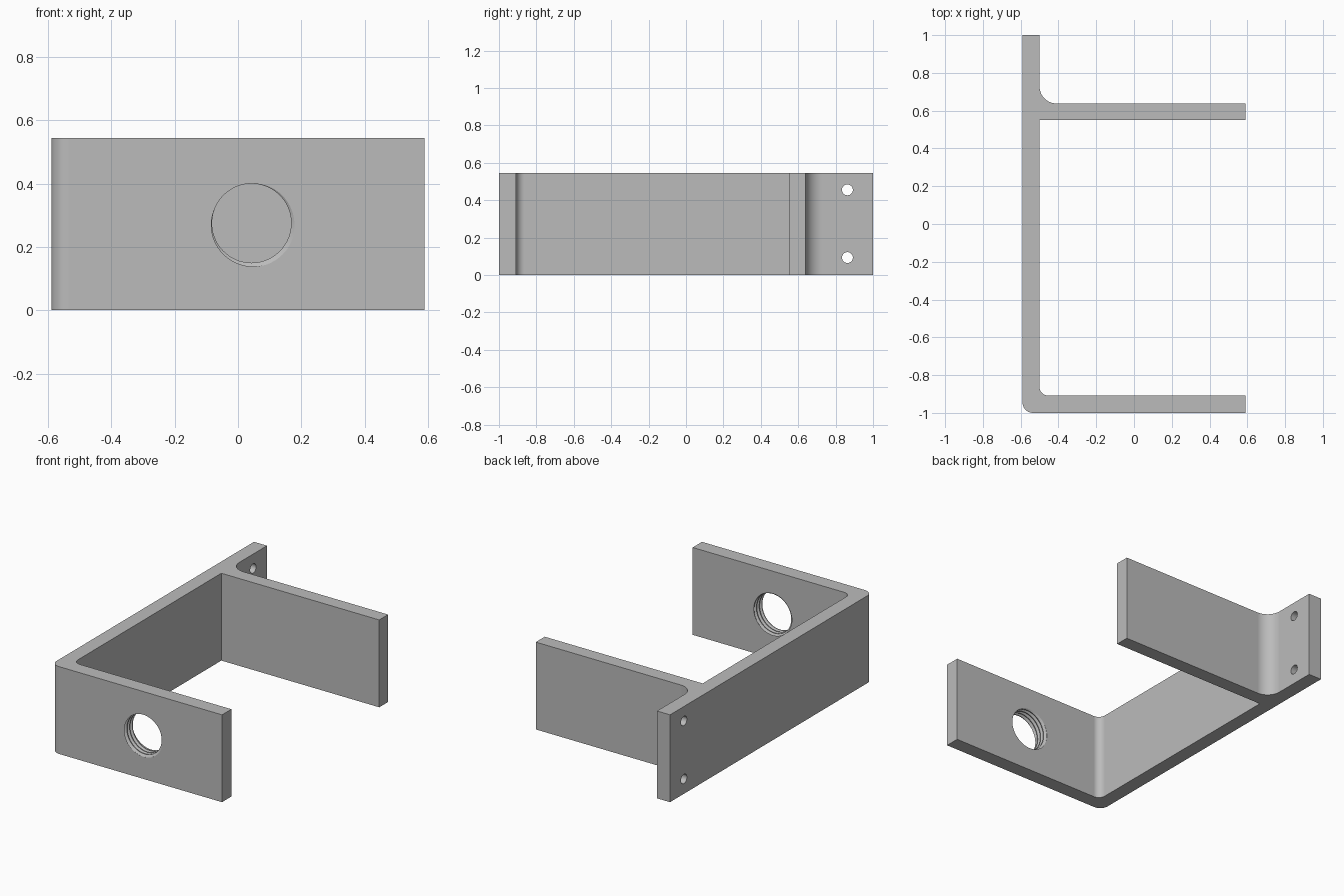
import bpy, bmesh, math

if "Cube" in bpy.data.objects:
    bpy.data.objects.remove(bpy.data.objects["Cube"], do_unlink=True)

HEIGHT = 0.545
LEFT, RIGHT = -0.59, 0.59
WALL = -0.50            # inner face of the long wall
FRONT, BACK = -1.0, 1.0

grey = bpy.data.materials.new("matte_grey")
grey.use_nodes = True
grey.diffuse_color = (0.5, 0.5, 0.5, 1)
grey.node_tree.nodes["Principled BSDF"].inputs["Base Color"].default_value = grey.diffuse_color


def make_object(name, bm):
    bmesh.ops.recalc_face_normals(bm, faces=bm.faces)
    mesh = bpy.data.meshes.new(name)
    bm.to_mesh(mesh)
    bm.free()
    mesh.materials.append(grey)
    obj = bpy.data.objects.new(name, mesh)
    bpy.context.collection.objects.link(obj)
    return obj


def arc(cx, cy, radius, start, end, steps=14):
    angles = [math.radians(start + (end - start) * i / steps) for i in range(steps + 1)]
    return [(cx + radius * math.cos(a), cy + radius * math.sin(a)) for a in angles]


def bracket_body():
    # Plan outline, extruded upwards
    outline = arc(LEFT + 0.055, FRONT + 0.055, 0.055, 180, 270)
    outline += [(RIGHT, FRONT), (RIGHT, -0.908)]
    outline += arc(WALL + 0.045, -0.863, 0.045, 270, 180)
    outline += [(WALL, 0.55), (RIGHT, 0.55), (RIGHT, 0.638)]
    outline += arc(WALL + 0.09, 0.728, 0.09, 270, 180)
    outline += [(WALL, BACK), (LEFT, BACK)]
    bm = bmesh.new()
    base = bm.faces.new([bm.verts.new((x, y, 0)) for x, y in outline])
    top = bmesh.ops.extrude_face_region(bm, geom=[base])
    verts = [v for v in top["geom"] if isinstance(v, bmesh.types.BMVert)]
    bmesh.ops.translate(bm, verts=verts, vec=(0, 0, HEIGHT))
    return make_object("bracket", bm)


def thread_cutter(cx, cz, minor, major, pitch, turns=8, sides=72):
    # Rows follow the helix; after one full turn a row joins the next pitch
    profile = [(0.0, major), (0.1, major), (0.46, minor), (0.64, minor)]
    n = len(profile)
    rows = n * turns
    y0 = FRONT + 0.045 - pitch * turns / 2
    phase = math.radians(-70) + math.tau * ((FRONT - y0) / pitch)
    bm = bmesh.new()
    grid = []
    for i in range(sides):
        a = phase - math.tau * i / sides
        ring = []
        for k in range(rows + 1):
            frac, r = profile[k % n]
            y = y0 + pitch * (k // n + frac + i / sides)
            ring.append(bm.verts.new((cx + r * math.cos(a), y, cz + r * math.sin(a))))
        grid.append(ring)
    for i in range(sides):
        last = i == sides - 1
        nxt = grid[0][n:] if last else grid[i + 1]
        for k in range(min(len(nxt), rows + 1) - 1):
            bm.faces.new((grid[i][k], grid[i][k + 1], nxt[k + 1], nxt[k]))
    # Close both ends with fans
    rim = [e for e in bm.edges if e.is_boundary]
    mid = FRONT + 0.045
    ends = {False: bm.verts.new((cx, y0 + pitch / 2, cz)),
            True: bm.verts.new((cx, 2 * mid - y0 + pitch / 2, cz))}
    for e in rim:
        a, b = e.verts
        bm.faces.new((a, b, ends[(a.co.y + b.co.y) / 2 > mid]))
    return make_object("thread_cutter", bm)


def screw_hole_cutter(z):
    bpy.ops.mesh.primitive_cylinder_add(vertices=40, radius=0.029, depth=0.3,
                                        location=(LEFT + 0.045, 0.863, z),
                                        rotation=(0, math.pi / 2, 0))
    obj = bpy.context.object
    obj.name = "screw_hole_cutter"
    obj.data.materials.append(grey)
    return obj


bracket = bracket_body()
cutters = [thread_cutter(0.043, 0.275, 0.125, 0.139, 0.027)]
cutters += [screw_hole_cutter(z) for z in (0.093, 0.455)]

# Cut the threaded bore and the screw holes
for cutter in cutters:
    bpy.ops.object.select_all(action="DESELECT")
    bracket.select_set(True)
    bpy.context.view_layer.objects.active = bracket
    cut = bracket.modifiers.new("cut", "BOOLEAN")
    cut.operation = "DIFFERENCE"
    cut.solver = "EXACT"
    cut.object = cutter
    bpy.ops.object.modifier_apply(modifier=cut.name)
    bpy.data.objects.remove(cutter, do_unlink=True)

# Smooth fillets and bores, crisp edges elsewhere
bpy.ops.object.shade_smooth_by_angle(angle=math.radians(30))
flat = bracket.modifiers.new("flat_faces", "WEIGHTED_NORMAL")
flat.keep_sharp = True
